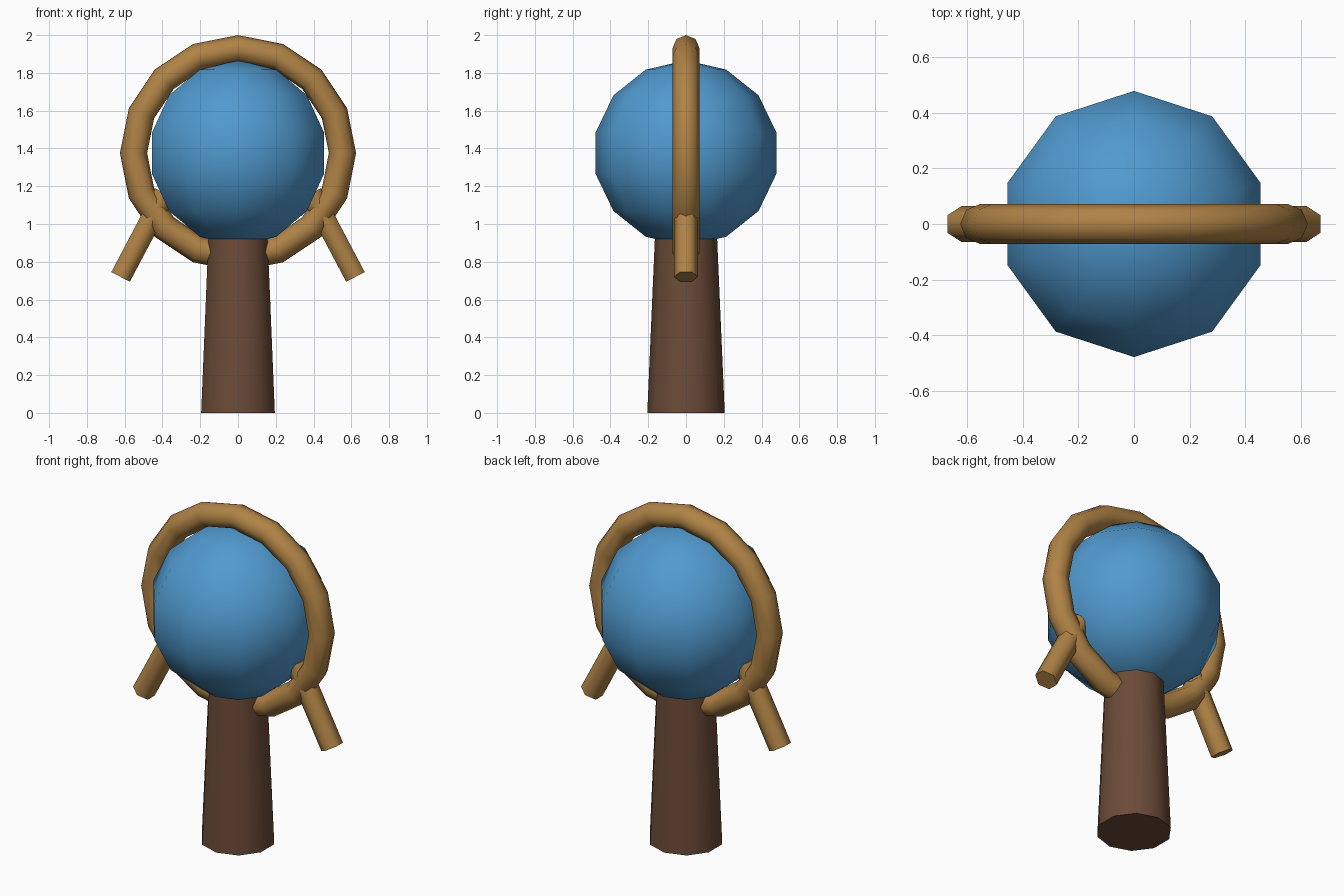
import bpy
from math import radians

if "Cube" in bpy.data.objects:
    bpy.data.objects.remove(bpy.data.objects["Cube"])


def material(name, rgb):
    mat = bpy.data.materials.new(name)
    mat.diffuse_color = (*rgb, 1)
    mat.use_nodes = True
    mat.node_tree.nodes["Principled BSDF"].inputs["Base Color"].default_value = mat.diffuse_color
    return mat


BROWN = material("dark_brown", (0.147, 0.07, 0.039))
BLUE = material("blue", (0.08, 0.32, 0.62))
GOLD = material("golden_wood", (0.43, 0.225, 0.06))


def finish(name, mat):
    obj = bpy.context.object
    obj.name = name
    obj.data.materials.append(mat)
    bpy.ops.object.shade_smooth_by_angle(angle=radians(65))
    return obj


# Tapered ten-sided post
bpy.ops.mesh.primitive_cone_add(vertices=10, radius1=0.205, radius2=0.165,
                                depth=0.92, location=(0, 0, 0.46))
finish("post", BROWN)

# Globe sitting on the post
bpy.ops.mesh.primitive_uv_sphere_add(segments=10, ring_count=7, radius=0.491,
                                     location=(0, 0, 1.375))
finish("globe", BLUE)

# Upright ring around the globe
bpy.ops.mesh.primitive_torus_add(major_segments=16, minor_segments=8,
                                 major_radius=0.553, minor_radius=0.072,
                                 location=(0, 0, 1.375),
                                 rotation=(radians(90), 0, 0))
finish("ring", GOLD)

# Slanted six-sided pegs on both sides
for side, label in ((-1, "left"), (1, "right")):
    bpy.ops.mesh.primitive_cylinder_add(vertices=6, radius=0.064, depth=0.5,
                                        location=(side * 0.505, 0, 0.941),
                                        rotation=(0, radians(-27.8 * side), 0))
    finish(label + "_peg", GOLD)
